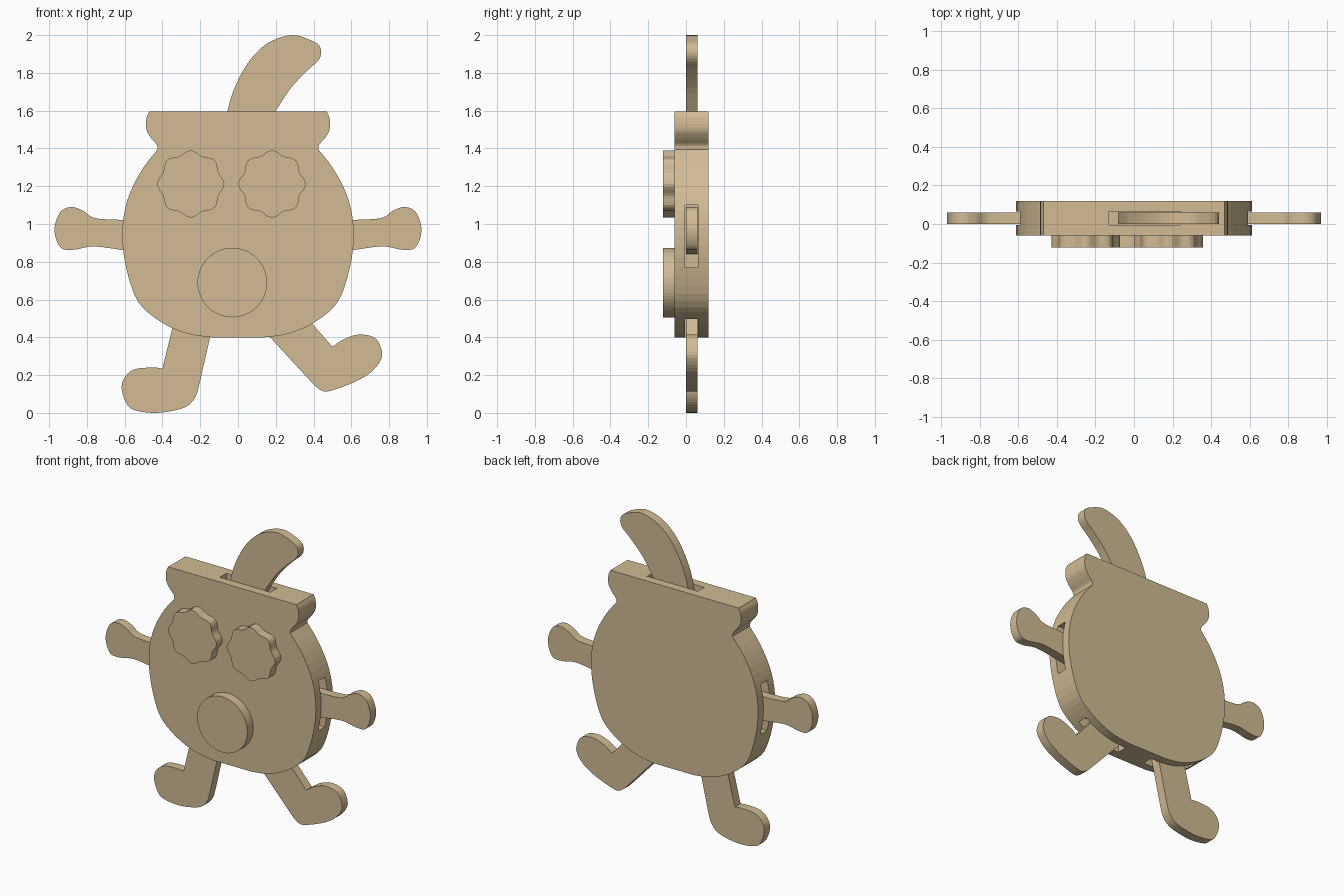
import bpy
import bmesh
from math import sin, cos, tau
from mathutils import Vector

default_cube = bpy.data.objects.get("Cube")
if default_cube:
    bpy.data.objects.remove(default_cube, do_unlink=True)

# One plain wood colour for everything
wood = bpy.data.materials.new("light_wood")
wood.use_nodes = True
wood.diffuse_color = (0.64, 0.50, 0.30, 1)
wood.node_tree.nodes["Principled BSDF"].inputs["Base Color"].default_value = wood.diffuse_color

PLATE = (-0.06, 0.12)    # thickness range of the body
LIMB = (0.0, 0.06)       # thickness range of the limbs
BADGE = (-0.122, -0.06)  # thickness range of the face pieces
SLOT = (-0.004, 0.064)   # thickness range of the body slots


def spline(points, steps=4):
    """Smooth curve through the points, straight when there are only two."""
    pts = [Vector(p) for p in points]
    if len(pts) == 2:
        return pts
    pts = [2 * pts[0] - pts[1]] + pts + [2 * pts[-1] - pts[-2]]
    curve = []
    for a, b, c, d in zip(pts, pts[1:], pts[2:], pts[3:]):
        for i in range(steps):
            t = i / steps
            curve.append(b + (c - a) * t / 2
                         + (2 * a - 5 * b + 4 * c - d) * t ** 2 / 2
                         + (3 * b - a - 3 * c + d) * t ** 3 / 2)
    return curve + [pts[-2]]


def mirrored(outline):
    return [Vector((-p[0], p[1])) for p in reversed(outline)]


def extrude_outline(name, outline, depth):
    """Flat board cut to an outline in x and z, extruded along y."""
    bm = bmesh.new()
    ring = []
    for x, z in outline:
        if not ring or (Vector((x, depth[0], z)) - ring[-1].co).length > 0.001:
            ring.append(bm.verts.new((x, depth[0], z)))
    board = bm.faces.new(ring)
    grown = bmesh.ops.extrude_face_region(bm, geom=[board])["geom"]
    for item in grown:
        if isinstance(item, bmesh.types.BMVert):
            item.co.y = depth[1]
    bmesh.ops.recalc_face_normals(bm, faces=bm.faces)
    mesh = bpy.data.meshes.new(name)
    bm.to_mesh(mesh)
    bm.free()
    mesh.materials.append(wood)
    obj = bpy.data.objects.new(name, mesh)
    bpy.context.collection.objects.link(obj)
    return obj


def cut_slot(target, left, right, low, high):
    """Pocket in the edge of the body for a limb."""
    box = [(left, low), (right, low), (right, high), (left, high)]
    cutter = extrude_outline("slot_cutter", box, SLOT)
    cutter.hide_render = True
    mod = target.modifiers.new("slot", "BOOLEAN")
    mod.operation = "DIFFERENCE"
    mod.solver = "EXACT"
    mod.object = cutter
    bpy.context.view_layer.objects.active = target
    bpy.ops.object.modifier_apply(modifier=mod.name)
    bpy.data.objects.remove(cutter, do_unlink=True)


def radial(cx, cz, radius, wave=0.0, lobes=8, count=64):
    """Round outline, wavy when a wave height is given."""
    outline = []
    for i in range(count):
        a = tau * i / count
        r = radius + wave * cos(lobes * a)
        outline.append((cx + r * cos(a), cz + r * sin(a)))
    return outline


# Body: rim at the top, pinched neck, rounded pot below
rim = spline([(-.47, 1.595), (-.485, 1.56), (-.485, 1.5), (-.46, 1.455), (-.43, 1.42), (-.425, 1.395)])
pot = spline([(-.425, 1.395), (-.5, 1.3), (-.57, 1.17), (-.607, 1.03), (-.61, .88), (-.58, .72),
              (-.53, .59), (-.45, .51), (-.35, .45), (-.25, .415), (-.14, .4)], 3)
side = rim + pot
body = extrude_outline("body", side + mirrored(side), PLATE)

# Slots for tail, arms and legs
cut_slot(body, -.13, .24, 1.46, 1.7)
cut_slot(body, -.7, -.45, .77, 1.1)
cut_slot(body, .45, .7, .77, 1.1)
cut_slot(body, -.43, -.08, .3, .54)
cut_slot(body, .12, .43, .3, .54)

# Curved tail on top
tail = [(-.08, 1.47)] + spline(
    [(-.055, 1.6), (-.03, 1.69), (.02, 1.8), (.09, 1.9), (.18, 1.97), (.29, 2), (.38, 1.975),
     (.43, 1.945), (.44, 1.9), (.42, 1.86), (.37, 1.815), (.28, 1.72), (.2, 1.6)]) + [(.13, 1.47)]
extrude_outline("tail", tail, LIMB)

# Arms with rounded hands
arm = spline([(-.46, 1.02), (-.61, 1.022), (-.7, 1.025), (-.77, 1.035), (-.82, 1.07), (-.88, 1.09),
              (-.935, 1.07), (-.965, 1.01), (-.97, .95), (-.95, .89), (-.92, .865), (-.86, .865),
              (-.8, .878), (-.74, .88), (-.61, .862), (-.46, .84)])
extrude_outline("right_arm", arm, LIMB)
extrude_outline("left_arm", mirrored(arm), LIMB)

# Legs: straight shins and rounded feet
right_foot = spline([(-.4, .235), (-.45, .24), (-.55, .23), (-.605, .18), (-.615, .12), (-.59, .05),
                     (-.55, .015), (-.45, 0), (-.35, .01), (-.27, .035), (-.225, .085), (-.205, .15)])
extrude_outline("right_leg", [(-.33, .52)] + right_foot + [(-.125, .5)], LIMB)

left_foot = spline([(.5, .35), (.56, .39), (.64, .415), (.72, .4), (.755, .35), (.76, .29), (.71, .22),
                    (.62, .165), (.5, .12), (.45, .115), (.41, .14)])
extrude_outline("left_leg", [(.36, .51)] + left_foot + [(.11, .465)], LIMB)

# Scalloped eyes and round nose
for name, x in (("right_eye", -.25), ("left_eye", .18)):
    extrude_outline(name, radial(x, 1.212, .168, .01), BADGE)
extrude_outline("nose", radial(-.03, .69, .184), BADGE)
